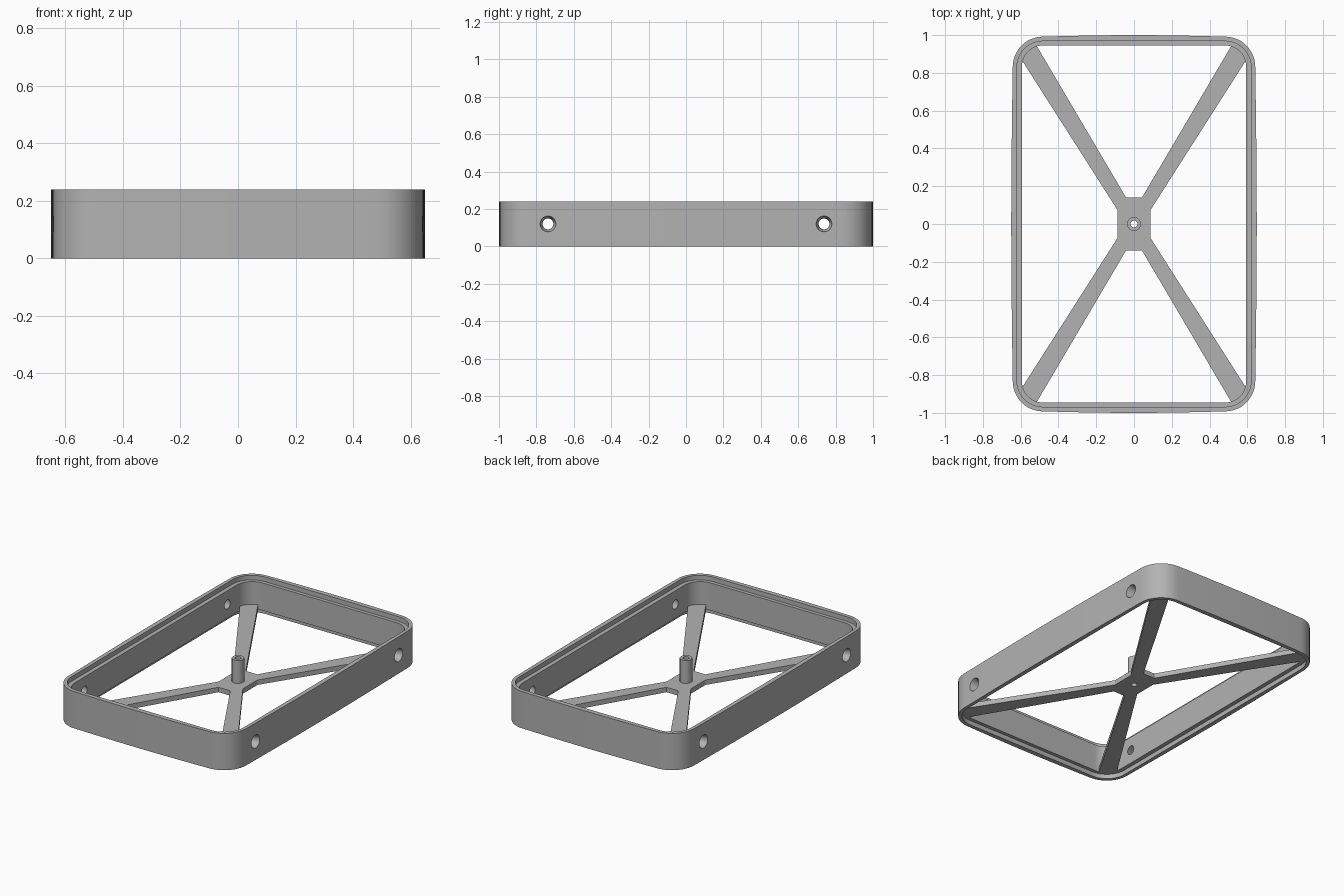
import bpy, bmesh, math
from mathutils import Matrix

if "Cube" in bpy.data.objects:
    bpy.data.objects.remove(bpy.data.objects["Cube"])

grey = bpy.data.materials.new("plain grey")
grey.diffuse_color = (0.45, 0.45, 0.45, 1)
grey.use_nodes = True
grey.node_tree.nodes["Principled BSDF"].inputs["Base Color"].default_value = grey.diffuse_color


def make(name, bm):
    bmesh.ops.recalc_face_normals(bm, faces=bm.faces)
    mesh = bpy.data.meshes.new(name)
    bm.to_mesh(mesh)
    bm.free()
    obj = bpy.data.objects.new(name, mesh)
    mesh.materials.append(grey)
    bpy.context.collection.objects.link(obj)
    return obj


def activate(obj):
    bpy.ops.object.select_all(action='DESELECT')
    obj.select_set(True)
    bpy.context.view_layer.objects.active = obj


def cut(obj, cutter):
    activate(obj)
    mod = obj.modifiers.new("cut", 'BOOLEAN')
    mod.operation, mod.solver, mod.object = 'DIFFERENCE', 'EXACT', cutter
    bpy.ops.object.modifier_apply(modifier=mod.name)
    bpy.data.objects.remove(cutter)


def smooth(obj):
    activate(obj)
    bpy.ops.object.shade_smooth_by_angle(angle=math.radians(30))


def rounded_outline(hx, hy, r, bow, arc=12, side=10):
    """Rounded rectangle whose straight sides swell outwards by bow."""
    pts = []
    for q in range(4):
        sx, sy = [(1, 1), (-1, 1), (-1, -1), (1, -1)][q]
        for i in range(arc + 1):
            a = math.pi / 2 * (q + i / arc)
            pts.append((sx * (hx - r) + r * math.cos(a), sy * (hy - r) + r * math.sin(a)))
        # points along the side after this corner
        ax, ay = pts[-1]
        nx, ny = [(0, 1), (-1, 0), (0, -1), (1, 0)][q]
        for i in range(1, side):
            t = i / side
            b = bow * math.sin(math.pi * t)
            x = ax * (1 - 2 * t) if q % 2 == 0 else ax
            y = ay * (1 - 2 * t) if q % 2 == 1 else ay
            pts.append((x + nx * b, y + ny * b))
    return pts


# Frame wall: stepped cross-section swept round the outline
outer = rounded_outline(0.642, 0.992, 0.16, 0.008)
lip = rounded_outline(0.62, 0.968, 0.137, 0)
inner = rounded_outline(0.593, 0.945, 0.11, 0)
section = [(outer, 0), (outer, 0.24), (lip, 0.24), (lip, 0.21),
           (inner, 0.21), (inner, 0.03), (lip, 0.03), (lip, 0)]
bm = bmesh.new()
rings = [[bm.verts.new((x, y, z)) for x, y in loop] for loop, z in section]
n = len(outer)
for k, ring in enumerate(rings):
    nxt = rings[(k + 1) % len(rings)]
    for i in range(n):
        j = (i + 1) % n
        bm.faces.new((ring[i], ring[j], nxt[j], nxt[i]))
frame = make("frame", bm)

# Countersunk screw holes in the long sides
for sx in (-1, 1):
    for sy in (-1, 1):
        bm = bmesh.new()
        turn = Matrix.Rotation(sx * math.pi / 2, 4, 'Y')
        place = Matrix.Translation((sx * 0.625, sy * 0.738, 0.12)) @ turn
        bmesh.ops.create_cone(bm, cap_ends=True, segments=32, radius1=0.018,
                              radius2=0.057, depth=0.15, matrix=place)
        cut(frame, make("hole_cutter", bm))
smooth(frame)

# Cross brace: one quarter of the outline, mirrored into all four
quarter = [(0.088, 0.075), (0.605, 0.885), (0.525, 0.96), (0.042, 0.14)]
outline = []
for sx, sy in ((1, 1), (-1, 1), (-1, -1), (1, -1)):
    pts = quarter if sx * sy > 0 else quarter[::-1]
    outline += [(sx * x, sy * y) for x, y in pts]
bm = bmesh.new()
face = bm.faces.new([bm.verts.new((x, y, 0.03)) for x, y in outline])
top = bmesh.ops.extrude_face_region(bm, geom=[face])["geom"]
bmesh.ops.translate(bm, vec=(0, 0, 0.032),
                    verts=[v for v in top if isinstance(v, bmesh.types.BMVert)])
brace = make("cross_brace", bm)


def cylinder(name, r, z0, z1):
    bm = bmesh.new()
    bmesh.ops.create_cone(bm, cap_ends=True, segments=32, radius1=r, radius2=r,
                          depth=z1 - z0, matrix=Matrix.Translation((0, 0, (z0 + z1) / 2)))
    return make(name, bm)


# Hollow centre post standing on the brace
post = cylinder("centre_post", 0.037, 0.061, 0.212)
for part in (brace, post):
    cut(part, cylinder("bore_cutter", 0.018, -0.1, 0.4))
    smooth(part)
